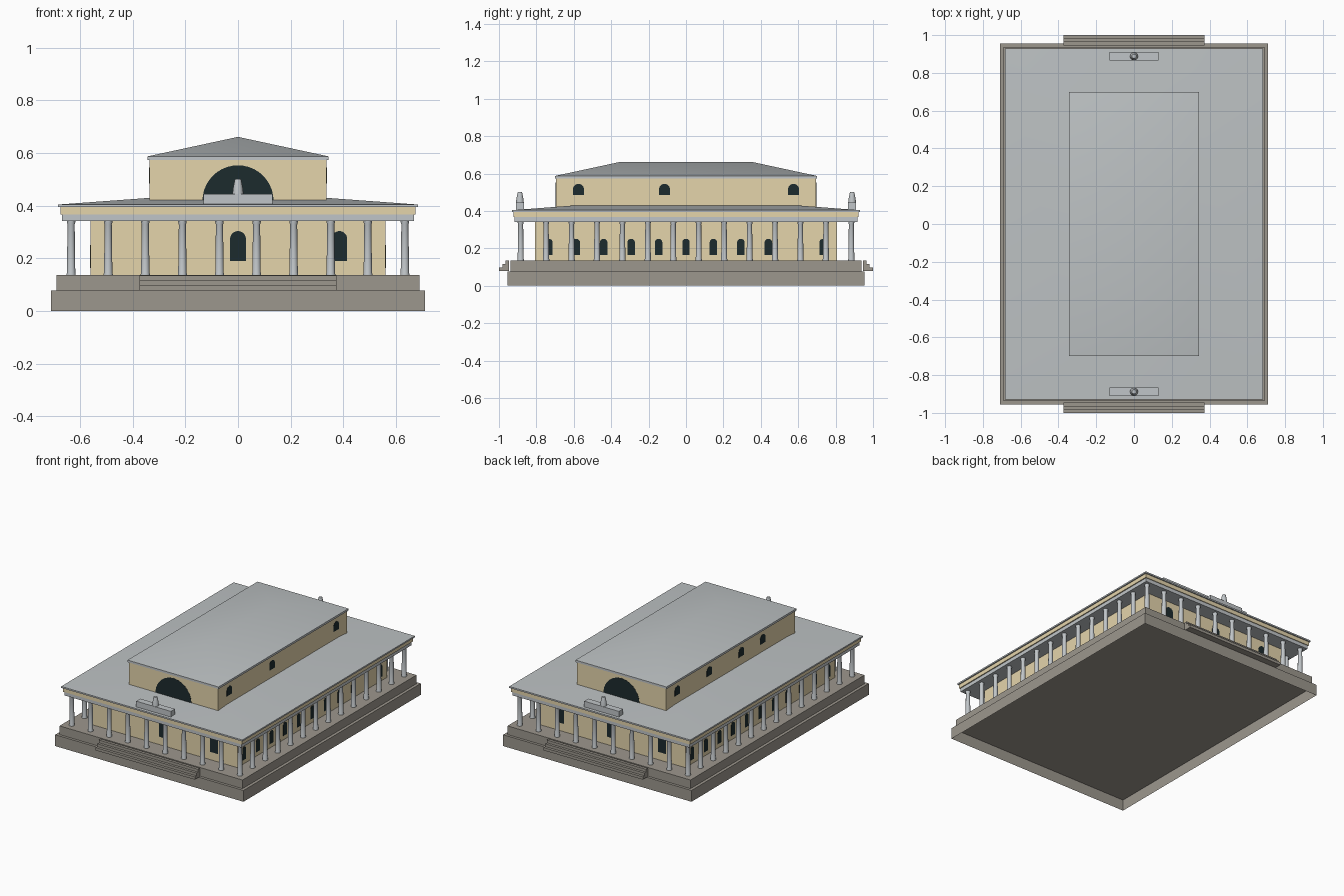
import bpy, bmesh
from math import pi, cos, sin
from mathutils import Matrix

old = bpy.data.objects.get("Cube")
if old:
    bpy.data.objects.remove(old, do_unlink=True)


def material(name, r, g, b):
    m = bpy.data.materials.new(name)
    m.use_nodes = True
    m.diffuse_color = (r, g, b, 1)
    m.node_tree.nodes["Principled BSDF"].inputs["Base Color"].default_value = (r, g, b, 1)
    return m


STONE = material("base stone", 0.335, 0.31, 0.27)
SAND = material("sand wall", 0.78, 0.66, 0.41)
MARBLE = material("pale marble", 0.53, 0.56, 0.58)
ROOF = material("roof grey", 0.51, 0.54, 0.55)
GLASS = material("dark glass", 0.012, 0.024, 0.027)


def add(name, bm, mat, smooth=False):
    bmesh.ops.recalc_face_normals(bm, faces=bm.faces)
    mesh = bpy.data.meshes.new(name)
    bm.to_mesh(mesh)
    bm.free()
    mesh.materials.append(mat)
    ob = bpy.data.objects.new(name, mesh)
    bpy.context.collection.objects.link(ob)
    if smooth:
        bpy.ops.object.select_all(action='DESELECT')
        ob.select_set(True)
        bpy.context.view_layer.objects.active = ob
        bpy.ops.object.shade_smooth_by_angle(angle=0.7)
    return ob


def box(name, x, y, z0, z1, mat, cy=0, hollow=False):
    """Box with half sizes x and y, between two heights; hollow leaves the bottom open."""
    bm = bmesh.new()
    bmesh.ops.create_cube(bm, size=1, matrix=Matrix.Translation((0, cy, (z0 + z1) / 2))
                          @ Matrix.Diagonal((2 * x, 2 * y, z1 - z0, 1)))
    if hollow:
        bottom = min(bm.faces, key=lambda f: f.calc_center_median().z)
        bmesh.ops.delete(bm, geom=[bottom], context='FACES')
    return add(name, bm, mat)


def hip(name, low, high, z0, z1, mat):
    """Hipped roof from an eave rectangle to a top rectangle or ridge."""
    bm = bmesh.new()
    rings = [[bm.verts.new((sx * hx, sy * hy, z))
              for sx, sy in ((-1, -1), (1, -1), (1, 1), (-1, 1))]
             for (hx, hy), z in ((low, z0), (high, z1))]
    for r in rings:
        bm.faces.new(r)
    for i in range(4):
        j = (i + 1) % 4
        bm.faces.new((rings[0][i], rings[0][j], rings[1][j], rings[1][i]))
    bmesh.ops.remove_doubles(bm, verts=bm.verts, dist=0.0005)
    return add(name, bm, mat, smooth=True)


def lathe(bm, profile, x, y, z, sides=16):
    """Turn a (radius, height) profile about a vertical axis."""
    rings = [[bm.verts.new((x + r * cos(2 * pi * k / sides), y + r * sin(2 * pi * k / sides), z + h))
              for k in range(sides)] for r, h in profile]
    for a, b in zip(rings, rings[1:]):
        for k in range(sides):
            n = (k + 1) % sides
            bm.faces.new((a[k], a[n], b[n], b[k]))
    bm.faces.new(rings[0])
    bm.faces.new(rings[-1])


def arch(name, r, z0, spring, along, wall, side):
    """Round-headed window plate on a wall facing 'front', 'back', 'left' or 'right'."""
    pts = [(r * cos(pi * k / 20), spring + r * sin(pi * k / 20)) for k in range(21)]
    if spring > z0:
        pts += [(-r, z0), (r, z0)]
    bm = bmesh.new()
    f = bm.faces.new([bm.verts.new((u, 0.001, z)) for u, z in pts])
    ext = bmesh.ops.extrude_face_region(bm, geom=[f])["geom"]
    bmesh.ops.translate(bm, vec=(0, -0.0025, 0), verts=[v for v in ext if isinstance(v, bmesh.types.BMVert)])
    turn, place = {"front": (0, (along, -wall, 0)), "back": (pi, (along, wall, 0)),
                   "left": (pi / 2, (wall, along, 0)), "right": (-pi / 2, (-wall, along, 0))}[side]
    bm.transform(Matrix.Translation(place) @ Matrix.Rotation(turn, 4, 'Z'))
    add(name, bm, GLASS)


# Platform, open underneath, and stairs standing just clear of it
box("lower_platform", 0.71, 0.955, 0, 0.077, STONE, hollow=True)
box("upper_platform", 0.69, 0.937, 0.077, 0.136, STONE)
INNER = 0.946
for end, s in (("front", -1), ("back", 1)):
    for i, reach in enumerate((1.0, 0.982, 0.965)):
        z = 0.078 + 0.019 * i
        box(f"{end}_step_{i + 1}", 0.374, (reach - INNER) / 2, z, z + 0.019, STONE,
            cy=s * (reach + INNER) / 2)

# Main hall
HX, HY = 0.56, 0.807
box("hall_walls", HX, HY, 0.136, 0.345, SAND)

# Colonnade, ten by fourteen
column = [(0.0175, 0), (0.0175, 0.004), (0.016, 0.008), (0.0135, 0.192), (0.016, 0.2), (0.016, 0.208)]
CX, CY = 0.634, 0.884
spots = [(-CX + 2 * CX * i / 9, s * CY) for i in range(10) for s in (-1, 1)]
spots += [(s * CX, -CY + 2 * CY * j / 13) for j in range(1, 13) for s in (-1, 1)]
bm = bmesh.new()
for x, y in spots:
    lathe(bm, column, x, y, 0.136)
add("columns", bm, MARBLE, smooth=True)

# Entablature and lower roof
box("architrave", 0.668, 0.916, 0.342, 0.367, MARBLE)
box("frieze", 0.675, 0.921, 0.367, 0.394, SAND)
box("cornice", 0.683, 0.929, 0.394, 0.404, MARBLE)
hip("lower_roof", (0.683, 0.929), (0.34, 0.6), 0.404, 0.429, ROOF)

# Upper storey and its roof
UX, UY = 0.337, 0.695
box("upper_walls", UX, UY, 0.405, 0.575, SAND)
box("upper_eave", 0.343, 0.7, 0.573, 0.587, MARBLE)
hip("upper_roof", (0.343, 0.7), (0, 0.357), 0.587, 0.661, ROOF)

# Lunettes and roof ornaments at both ends
ornament = [(0.021, 0), (0.019, 0.02), (0.013, 0.052), (0.011, 0.058)]
for end, s in (("front", -1), ("back", 1)):
    arch(f"{end}_lunette", 0.135, 0.418, 0.418, 0, UY, end)
    box(f"{end}_pedestal", 0.131, 0.022, 0.4, 0.444, MARBLE, cy=s * 0.888)
    bm = bmesh.new()
    lathe(bm, ornament, 0, s * 0.888, 0.443)
    add(f"{end}_finial", bm, MARBLE, smooth=True)

# Arched windows of the hall
for end, places in (("front", (0, 0.385)), ("back", (-0.385, 0, 0.385))):
    for x in places:
        arch(f"{end}_window", 0.03, 0.19, 0.273, x, HY, end)
for k in range(-5, 6):
    if k != 4:
        arch("left_window", 0.02, 0.163, 0.231, k * 0.1467, HX, "left")
    arch("right_window", 0.02, 0.163, 0.231, k * 0.1467, HX, "right")

# Small windows of the upper storey
for side, slots in (("left", (-5, -1, 5)), ("right", (-3, -1, 2, 5))):
    for k in slots:
        arch(f"upper_{side}_window", 0.029, 0.484, 0.516, k * 0.115, UX, side)
